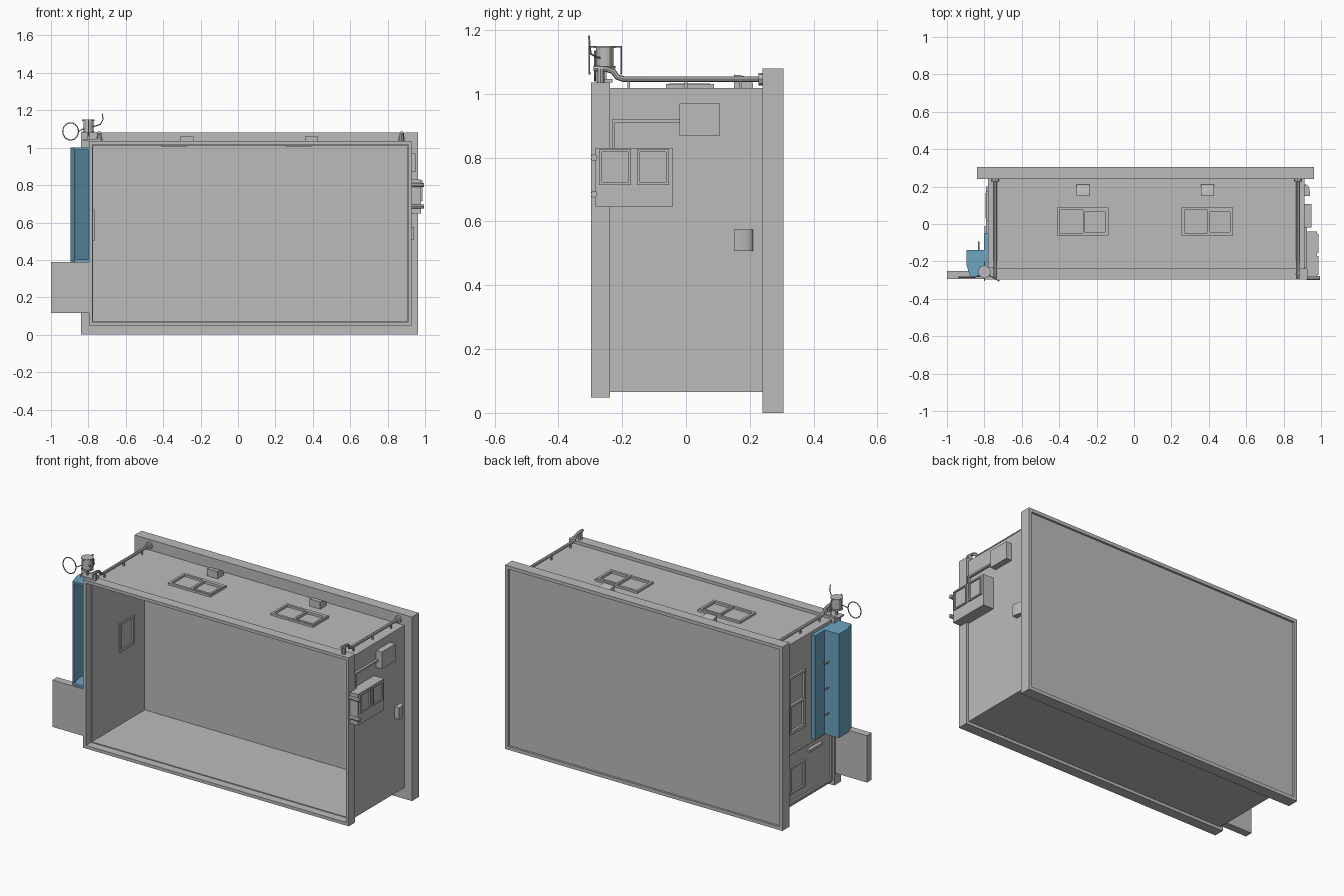
import bpy, bmesh, math
from mathutils import Vector, Matrix

cube = bpy.data.objects.get("Cube")
if cube:
    bpy.data.objects.remove(cube, do_unlink=True)


def material(name, rgb):
    m = bpy.data.materials.new(name)
    m.use_nodes = True
    m.diffuse_color = (*rgb, 1)
    m.node_tree.nodes["Principled BSDF"].inputs["Base Color"].default_value = (*rgb, 1)
    return m


GREY = material("wall grey", (0.5, 0.5, 0.5))
BLUE = material("locker blue", (0.15, 0.38, 0.54))
DARK = material("locker inner blue", (0.08, 0.21, 0.3))


def finish(name, bm, mat, smooth=False):
    bmesh.ops.recalc_face_normals(bm, faces=bm.faces)
    me = bpy.data.meshes.new(name)
    bm.to_mesh(me)
    bm.free()
    ob = bpy.data.objects.new(name, me)
    bpy.context.collection.objects.link(ob)
    me.materials.append(mat)
    if smooth:
        bpy.ops.object.select_all(action='DESELECT')
        ob.select_set(True)
        bpy.context.view_layer.objects.active = ob
        bpy.ops.object.shade_smooth_by_angle()
    return ob


def boxes(name, bounds, mat=GREY):
    """Several boxes in one mesh; each is (x0, x1, y0, y1, z0, z1)."""
    bm = bmesh.new()
    for b in bounds:
        lo, hi = Vector(b[::2]), Vector(b[1::2])
        size = hi - lo
        bmesh.ops.create_cube(bm, size=1, matrix=Matrix.Translation((lo + hi) / 2)
                              @ Matrix.Diagonal((*size, 1)))
    return finish(name, bm, mat)


def ring(b, axis, t):
    """Four bars framing the box b, open along the axis."""
    u, v = [a for a in range(3) if a != axis]
    bars = []
    for a, other in ((u, v), (v, u)):
        for side in (0, 1):
            c = list(b)
            if side:
                c[2 * a] = b[2 * a + 1] - t
            else:
                c[2 * a + 1] = b[2 * a] + t
            if a == v:
                c[2 * other] += t
                c[2 * other + 1] -= t
            bars.append(tuple(c))
    return bars


def prism(name, pts, axis, a, b, mat=GREY, smooth=False):
    """Profile extruded along an axis; points use the other two axes in order."""
    bm = bmesh.new()
    loops = []
    for h in (a, b):
        loop = []
        for p in pts:
            co = list(p)
            co.insert(axis, h)
            loop.append(bm.verts.new(co))
        loops.append(loop)
        bm.faces.new(loop)
    n = len(pts)
    for i in range(n):
        j = (i + 1) % n
        bm.faces.new((loops[0][i], loops[0][j], loops[1][j], loops[1][i]))
    return finish(name, bm, mat, smooth)


def tube(name, pts, r, mat=GREY, closed=False, sides=2):
    cu = bpy.data.curves.new(name, 'CURVE')
    cu.dimensions = '3D'
    cu.bevel_depth = r
    cu.bevel_resolution = sides
    cu.use_fill_caps = True
    sp = cu.splines.new('POLY')
    sp.points.add(len(pts) - 1)
    for p, co in zip(sp.points, pts):
        p.co = (*co, 1)
    sp.use_cyclic_u = closed
    ob = bpy.data.objects.new(name, cu)
    bpy.context.collection.objects.link(ob)
    cu.materials.append(mat)
    bpy.ops.object.select_all(action='DESELECT')
    ob.select_set(True)
    bpy.context.view_layer.objects.active = ob
    bpy.ops.object.convert(target='MESH')
    bpy.ops.object.shade_smooth_by_angle()
    return ob


# Hollow body, open at the front
L, R, B, T = -0.78, 0.912, 0.065, 1.018
W = 0.006
boxes("body_shell", ring((L, R, -0.25, 0.245, B, T), 1, W))
boxes("front_frame", ring((-0.797, 0.928, -0.298, -0.238, 0.048, 1.036), 1, 0.018))
boxes("back_wall", [(-0.84, 0.962, 0.24, 0.293, 0, 1.08)])
boxes("back_rim", ring((-0.84, 0.962, 0.293, 0.305, 0, 1.08), 1, 0.02))

# Roof windows with two panes, and hoods behind them
for side, x in (("left", 0.255), ("right", -0.412)):
    x1, mid = x + 0.275, x + 0.138
    boxes(side + "_roof_window", ring((x, x1, -0.062, 0.088, T, T + 0.012), 2, 0.014)
          + ring((mid, x1 - 0.005, -0.055, 0.075, T, T + 0.014), 2, 0.012))
    boxes(side + "_ceiling_frame", ring((x, mid, -0.062, 0.088, T - 0.012, T - W), 2, 0.012))
    hx = x + 0.104
    arc = [(0.15 + 0.06 * math.sin(a), T + 0.012 + 0.03 * math.cos(a))
           for a in [i * math.pi / 12 for i in range(7)]]
    prism(side + "_roof_hood", arc + [(0.21, T), (0.15, T)], 0, hx, hx + 0.07, GREY, True)

# Hood on the left wall
arc = [(R + 0.01 + 0.02 * math.cos(a), 0.15 + 0.06 * math.sin(a))
       for a in [i * math.pi / 12 for i in range(7)]]
prism("wall_hood", arc + [(R, 0.21), (R, 0.15)], 2, 0.507, 0.575, GREY, True)

# Service boxes and conduits on the left wall
boxes("large_service_box", [(R, 0.978, -0.284, -0.04, 0.647, 0.83)])
panels = []
for y in (-0.272, -0.154):
    panels += ring((0.978, 0.986, y, y + 0.1, 0.715, 0.825), 0, 0.008)
boxes("service_box_panels", panels)
boxes("small_service_box", [(R, 0.948, -0.02, 0.107, 0.87, 0.97)])
boxes("conduits", [(R, R + 0.014, -0.232, -0.02, 0.91, 0.92),
                   (R, R + 0.014, -0.232, -0.222, 0.83, 0.92)])
for name, z in (("upper_rod", 0.8), ("lower_rod", 0.685)):
    tube(name, [(R + 0.01, -0.288, z), (0.995, -0.288, z)], 0.011)

# Roof pipes with flanges, feet and raised front ends
for side, x in (("left", 0.875), ("right", -0.742)):
    tube(side + "_roof_pipe", [(x, 0.24, 1.046), (x, -0.195, 1.046), (x, -0.215, 1.052),
                               (x, -0.228, 1.07), (x, -0.25, 1.078), (x, -0.29, 1.08)], 0.009)
    tube(side + "_pipe_flange", [(x, 0.24, 1.046), (x, 0.228, 1.046)], 0.02)
    boxes(side + "_pipe_feet", [(x - 0.004, x + 0.004, y - 0.004, y + 0.004, T, 1.046)
                                for y in (-0.18, 0, 0.17)])
    tube(side + "_pipe_stand", [(x, -0.268, 1.036), (x, -0.268, 1.08)], 0.012)

# Window on the right wall, outside and inside
boxes("right_wall_window", ring((L - 0.012, L, 0.02, 0.175, 0.49, 0.83), 0, 0.014)
      + ring((L - 0.014, L, 0.03, 0.165, 0.5, 0.665), 0, 0.012))
boxes("right_inner_window", ring((L + W, L + W + 0.008, 0, 0.135, 0.5, 0.67), 0, 0.012))

# Hatch frame, small hatch window and the open hatch door
boxes("hatch_frame", ring((L - 0.01, L, -0.235, 0.2, 0.08, 0.385), 0, 0.012))
boxes("hatch_window", ring((L - 0.01, L, 0.02, 0.16, 0.14, 0.3), 0, 0.012))
boxes("hatch_handle", [(L - 0.02, L, -0.13, -0.01, 0.33, 0.345)])
boxes("open_hatch_door", [(-1, -0.79, -0.294, -0.25, 0.115, 0.39)])

# Blue locker: wall plate, folded shell, end caps and inner panel
Z0, Z1 = 0.39, 1.0
boxes("locker_wall_plate", [(-0.803, L, -0.28, -0.052, Z0, Z1)], BLUE)
outer = [(-0.8, -0.14), (-0.895, -0.14), (-0.895, -0.22), (-0.875, -0.284)]
inner = [(-0.865, -0.284), (-0.882, -0.22), (-0.882, -0.155), (-0.8, -0.155)]
prism("locker_shell", outer + inner, 2, Z0, Z1, BLUE)
for name, z in (("locker_bottom", Z0), ("locker_top", Z1 - 0.012)):
    prism(name, outer + [(-0.8, -0.284)], 2, z, z + 0.012, BLUE)
boxes("locker_inner_panel", [(-0.88, -0.803, -0.16, -0.154, Z0 + 0.012, Z1 - 0.012)], DARK)
for i, z in enumerate((0.52, 0.67, 0.82)):
    tube(f"locker_peg_{i + 1}", [(-0.83, -0.14, z), (-0.83, -0.1, z), (-0.83, -0.095, z + 0.015)], 0.004)

# Lamp on the roof corner with bracket, wire loop and hook
cx, cy = -0.8, -0.255
tube("lamp_can", [(cx, cy, 1.085), (cx, cy, 1.148)], 0.027, sides=4)
for name, z in (("lamp_lower_rim", 1.08), ("lamp_upper_rim", 1.143)):
    tube(name, [(cx, cy, z), (cx, cy, z + 0.007)], 0.034, sides=4)
boxes("lamp_base", [(cx - 0.03, cx + 0.06, cy - 0.025, cy + 0.025, 1.036, 1.046),
                    (cx - 0.006, cx + 0.006, cy - 0.006, cy + 0.006, 1.04, 1.085)])
tube("lamp_bracket", [(cx, -0.203, 1.06), (cx, -0.203, 1.147), (cx, -0.303, 1.147),
                      (cx, -0.303, 1.06)], 0.003)
tube("wire_loop", [(-0.895 + 0.042 * math.cos(a), -0.285, 1.087 + 0.046 * math.sin(a))
                   for a in [i * math.pi / 10 for i in range(20)]], 0.003, closed=True)
tube("wire_loop_arm", [(-0.853, -0.285, 1.087), (-0.83, -0.275, 1.1), (cx, cy, 1.1)], 0.003)
tube("wire_hook", [(cx, cy, 1.11), (-0.765, -0.28, 1.115), (-0.735, -0.298, 1.125),
                   (-0.722, -0.302, 1.15), (-0.725, -0.304, 1.182)], 0.003)
